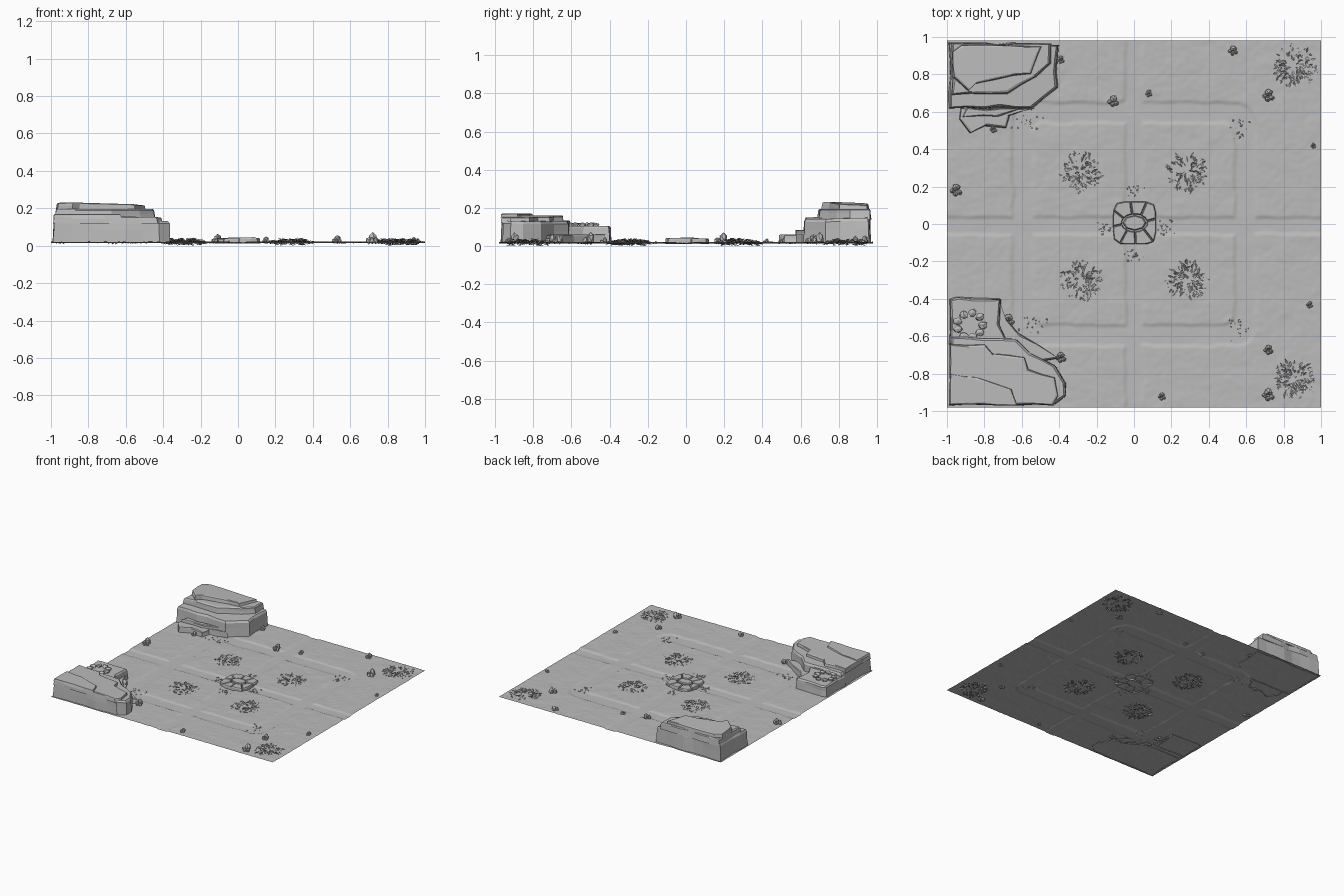
import bpy, bmesh, math, random
from mathutils import Vector, Matrix, noise

if "Cube" in bpy.data.objects:
    bpy.data.objects.remove(bpy.data.objects["Cube"])

random.seed(7)
stone = bpy.data.materials.new("stone grey")
stone.diffuse_color = (0.5, 0.5, 0.5, 1)
stone.use_nodes = True
stone.node_tree.nodes["Principled BSDF"].inputs["Base Color"].default_value = stone.diffuse_color
XB, YB = 1.0, 0.98


def finish(bm, name, smooth=None):
    # keep everything inside the square plot
    for v in bm.verts:
        v.co.x = max(-XB, min(XB, v.co.x))
        v.co.y = max(-YB, min(YB, v.co.y))
        v.co.z = max(0, v.co.z)
    me = bpy.data.meshes.new(name)
    bm.to_mesh(me)
    bm.free()
    me.materials.append(stone)
    ob = bpy.data.objects.new(name, me)
    bpy.context.collection.objects.link(ob)
    if smooth:
        for p in me.polygons:
            p.use_smooth = True
        bpy.context.view_layer.objects.active = ob
        ob.select_set(True)
        bpy.ops.object.shade_smooth_by_angle(angle=math.radians(smooth))
        ob.select_set(False)
    return ob


def rounded_square(x, y, half, r):
    qx, qy = abs(x) - half + r, abs(y) - half + r
    return math.hypot(max(qx, 0), max(qy, 0)) + min(max(qx, qy), 0) - r


def ground_height(x, y):
    w = 0.012 * noise.noise(Vector((x * 9, y * 9, 3)))
    cross = min(abs(x), abs(y + 0.01)) - 0.045
    ring = max(rounded_square(x, y, 0.65, 0.12), -rounded_square(x, y, 0.54, 0.06))
    d = min(cross, ring) + w
    t = max(0, min(1, d / 0.014 + 0.5))
    bump = noise.noise(Vector((x * 10, y * 10, 0))) * 0.0022
    bump += noise.noise(Vector((x * 32, y * 32, 5))) * 0.0014
    return 0.015 + 0.006 * t + bump * (0.5 + 0.5 * t)


# Ground sheet with sunken paths
bm = bmesh.new()
bmesh.ops.create_grid(bm, x_segments=220, y_segments=216, size=1)
for v in bm.verts:
    v.co.y *= YB
    v.co.z = ground_height(v.co.x, v.co.y)
finish(bm, "ground", 40)


# Cliff tiers: jagged outlines raised with a bevelled rim
def tier(name, outline, z0, z1, jag=0.012, tilt=(0, 0)):
    pts = [Vector(p) for p in outline]
    if sum(a.cross(b) for a, b in zip(pts, pts[1:] + pts[:1])) < 0:
        pts.reverse()
    ring = []
    for a, b in zip(pts, pts[1:] + pts[:1]):
        n = max(1, round((b - a).length / 0.09))
        nrm = Vector((b.y - a.y, a.x - b.x)).normalized()
        for i in range(n):
            ring.append(a.lerp(b, i / n) + nrm * random.uniform(-jag, jag * 0.3))
    c = sum(ring, Vector((0, 0))) / len(ring)
    bm = bmesh.new()
    rows = []
    for h, inset in ((0, 0), (0.55, 0.004), (0.88, 0.006), (1, 0.016)):
        row = []
        for p in ring:
            q = p + (c - p).normalized() * (inset + random.uniform(0, 0.004))
            z = z0 + (z1 - z0) * h
            z += h * (tilt[0] * (q.x - c.x) + tilt[1] * (q.y - c.y))
            row.append(bm.verts.new((q.x, q.y, z)))
        rows.append(row)
    n = len(ring)
    for lo, hi in zip(rows, rows[1:]):
        for i in range(n):
            j = (i + 1) % n
            bm.faces.new((lo[i], lo[j], hi[j], hi[i]))
    bm.faces.new(rows[-1])
    return finish(bm, name)


# Back left cliff
tier("back_cliff_base", [(-.99, .61), (-.54, .61), (-.46, .67), (-.40, .73),
     (-.40, .97), (-.99, .97)], .018, .15, tilt=(-.02, .03))
tier("back_cliff_middle", [(-.98, .68), (-.67, .69), (-.60, .74), (-.52, .79),
     (-.44, .86), (-.44, .97), (-.98, .97)], .14, .195)
tier("back_cliff_top", [(-.97, .78), (-.89, .71), (-.85, .75), (-.74, .77), (-.54, .80),
     (-.50, .91), (-.49, .96), (-.93, .96), (-.98, .92)], .19, .224, tilt=(-.02, -.04))
tier("back_cliff_ledge", [(-.93, .62), (-.94, .56), (-.88, .48), (-.80, .52),
     (-.68, .51), (-.66, .58), (-.52, .62)], .016, .062, .005)
tier("back_cliff_shelf", [(-.90, .62), (-.92, .57), (-.72, .57), (-.60, .62)],
     .05, .085, .005)

# Front left cliff
tier("front_cliff_base", [(-.99, -.97), (-.41, -.97), (-.355, -.92), (-.355, -.85),
     (-.41, -.75), (-.54, -.68), (-.63, -.60), (-.99, -.60)], .018, .135, tilt=(-.02, -.03))
tier("front_cliff_middle", [(-.99, -.97), (-.43, -.97), (-.40, -.92), (-.42, -.82),
     (-.55, -.77), (-.58, -.70), (-.75, -.68), (-.80, -.64), (-.99, -.64)],
     .12, .157, tilt=(-.02, -.01))
tier("front_cliff_top", [(-.99, -.97), (-.62, -.97), (-.65, -.88), (-.84, -.81),
     (-.99, -.80)], .15, .17, .006)
tier("front_cliff_step", [(-.99, -.65), (-.66, -.65), (-.71, -.54), (-.71, -.40),
     (-.95, -.385), (-.99, -.40)], .018, .105, .006)
tier("front_cliff_ledge", [(-.72, -.41), (-.69, -.50), (-.61, -.58), (-.50, -.65),
     (-.40, -.72), (-.50, -.74), (-.74, -.60)], .016, .06, .006)


# Rock helper: a squashed, roughened icosphere
def add_rock(bm, x, y, z, sx, sy, sz, rough=0.25, sub=1):
    new = bmesh.ops.create_icosphere(bm, subdivisions=sub, radius=1)["verts"]
    rot = Matrix.Rotation(random.uniform(0, 6.28), 3, 'Z')
    for v in new:
        p = rot @ (v.co * random.uniform(1 - rough, 1 + rough))
        v.co = Vector((x + p.x * sx, y + p.y * sy, z + p.z * sz))


# Stones on the front cliff step
bm = bmesh.new()
for i in range(9):
    a = i * math.tau / 9
    add_rock(bm, -.875 + .07 * math.cos(a), -.54 + .065 * math.sin(a), .108, .026, .022, .018)
finish(bm, "step_stone_ring")

# Scattered small boulders (x, y, size)
boulders = [(.53, .93, .028), (.72, .69, .036), (-.11, .66, .033), (.08, .70, .02),
            (.96, .42, .016), (-.95, .185, .036), (-.67, -.51, .036), (-.39, -.71, .032),
            (.94, -.43, .02), (.72, -.67, .028), (.72, -.91, .036), (.15, -.92, .022),
            (-.75, .51, .022), (-.39, .88, .022)]
for i, (x, y, s) in enumerate(boulders):
    bm = bmesh.new()
    add_rock(bm, x, y + s * .3, .02 + s * .55, s * .65, s * .6, s * .85, .15)
    for k in range(3):
        a = 3.4 + k * 1.1
        add_rock(bm, x + s * .6 * math.cos(a), y + s * .7 * math.sin(a), .02 + s * .2,
                 s * .42, s * .4, s * .5, .15)
    finish(bm, f"boulder_{i + 1}")


# Leafy tangled patches
def patch(name, cx, cy, radius):
    bm = bmesh.new()
    for i in range(190):
        r = radius * math.sqrt(random.random())
        a = random.uniform(0, math.tau)
        k = 1 - (r / radius) ** 2
        base = Vector((cx + r * math.cos(a), cy + r * math.sin(a),
                       .014 + .02 * k * random.random()))
        if i % 6 == 0:
            base.z = random.uniform(.004, .014)
        d = a + random.uniform(-.9, .9)
        out = Vector((math.cos(d), math.sin(d), random.uniform(-.25, .45))) * random.uniform(.02, .038)
        side = Vector((-math.sin(d), math.cos(d), random.uniform(-.5, .5))) * .009
        mid = base + out * .5 + Vector((0, 0, .004))
        v = [bm.verts.new(p) for p in (base, mid - side, base + out, mid + side)]
        bm.faces.new((v[0], v[1], v[2]))
        bm.faces.new((v[0], v[2], v[3]))
    finish(bm, name)


for sx in (-1, 1):
    for sy in (-1, 1):
        patch(f"leaf_patch_{'left' if sx < 0 else 'right'}_{'front' if sy < 0 else 'back'}",
              sx * .285, sy * .29 - .01, .095)
patch("leaf_patch_corner_back", .86, .84, .1)
patch("leaf_patch_corner_front", .86, -.83, .09)


# Central paving: one middle slab and a square ring of slabs around it
def slab(bm, pts, z):
    c = sum(pts, Vector((0, 0))) / len(pts)
    rows = []
    for s, h in ((.97, .012), (.95, z - .006), (.84, z)):
        rows.append([bm.verts.new((*(c + (p - c) * s), h)) for p in pts])
    n = len(pts)
    for lo, hi in zip(rows, rows[1:]):
        for i in range(n):
            bm.faces.new((lo[i], lo[(i + 1) % n], hi[(i + 1) % n], hi[i]))
    bm.faces.new(rows[-1])


def square_dir(a, half):
    d = Vector((math.cos(a), math.sin(a)))
    s = (abs(d.x) ** 6 + abs(d.y) ** 6) ** (-1 / 6)
    return d * s * half


bm = bmesh.new()
off = Vector((.003, .006))
slab(bm, [off + Vector((.065 * math.cos(i * math.tau / 8), .042 * math.sin(i * math.tau / 8)))
          for i in range(8)], .045)
cuts = [.2, 1.05, 1.75, 2.6, 3.3, 4.1, 4.75, 5.5, .2 + math.tau]
for a, b in zip(cuts, cuts[1:]):
    outer = [off + square_dir(a + (b - a) * t, .115) for t in (0, .33, .67, 1)]
    inner = [off + Vector((.067 * math.cos(t), .045 * math.sin(t))) for t in (b, (a + b) / 2, a)]
    slab(bm, outer + inner, random.uniform(.036, .043))
finish(bm, "centre_paving")

# Pebbles beside the paving and at the path corners
bm = bmesh.new()
spots = [(.16, -.02, .04), (-.16, -.02, .04), (0, .18, .04), (-.01, -.17, .04),
         (.55, .52, .07), (-.56, .54, .07), (.55, -.55, .07), (-.55, -.55, .07)]
for x, y, r in spots:
    for i in range(18):
        px, py = x + random.gauss(0, r * .5), y + random.gauss(0, r * .5)
        s = random.uniform(.003, .007)
        add_rock(bm, px, py, ground_height(px, py) + s * .2, s, s, s * .7)
finish(bm, "pebbles")
